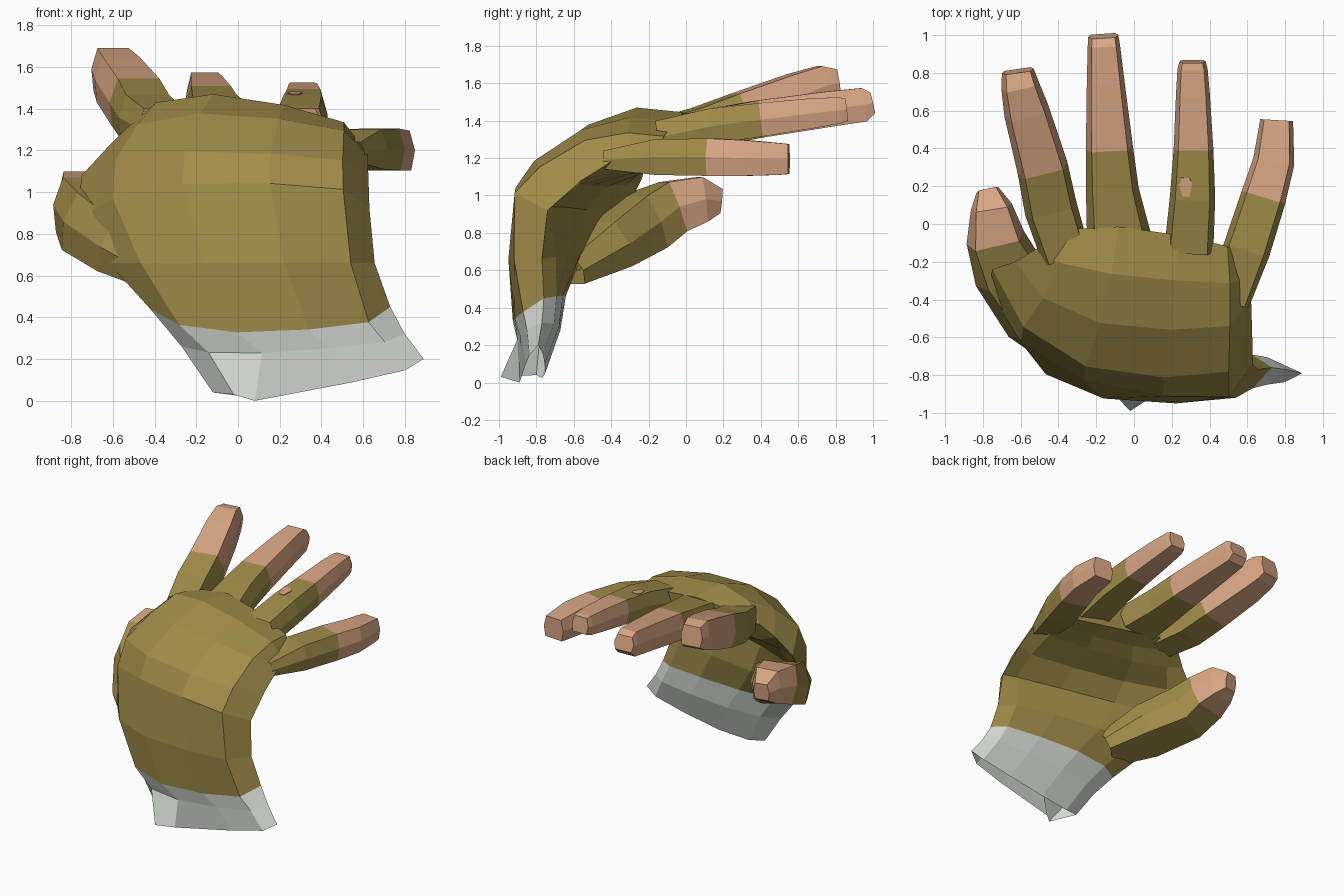
import bpy, bmesh
from mathutils import Vector as V

if "Cube" in bpy.data.objects:
    bpy.data.objects.remove(bpy.data.objects["Cube"])


def material(name, rgb):
    m = bpy.data.materials.new(name)
    m.diffuse_color = (*rgb, 1)
    m.use_nodes = True
    m.node_tree.nodes["Principled BSDF"].inputs["Base Color"].default_value = m.diffuse_color
    return m


GLOVE = material("olive glove", (0.35, 0.26, 0.066))
SKIN = material("skin", (0.69, 0.38, 0.23))
CUFF = material("pale grey cuff", (0.69, 0.73, 0.68))


def loft(name, rings, mats, skin_from=999, caps=(True, True)):
    """Skin a list of rings with quads, cap the ends; segments past skin_from use slot 1."""
    bm = bmesh.new()
    vs = [[bm.verts.new(p) for p in r] for r in rings]
    n = len(vs[0])
    for i in range(len(vs) - 1):
        for k in range(n):
            f = bm.faces.new((vs[i][k], vs[i][(k + 1) % n], vs[i + 1][(k + 1) % n], vs[i + 1][k]))
            f.material_index = int(i >= skin_from)
    if caps[0]:
        bm.faces.new(vs[0])
    if caps[1]:
        bm.faces.new(vs[-1]).material_index = int(skin_from < 999)
    bmesh.ops.recalc_face_normals(bm, faces=bm.faces)
    me = bpy.data.meshes.new(name)
    bm.to_mesh(me)
    bm.free()
    for m in mats:
        me.materials.append(m)
    ob = bpy.data.objects.new(name, me)
    bpy.context.collection.objects.link(ob)
    return ob


def hand_ring(left, right, back, palm):
    """Flattened ten-sided section between two edge points, bulged to the back and the palm."""
    a, b = V(left), V(right)
    shape = [(0, 0), (.12, .7), (.36, 1.05), (.66, .95), (.91, .66), (1, 0)]
    outer = [a.lerp(b, t) + V((0, *back)) * s for t, s in shape]
    inner = [a.lerp(b, t) + V((0, *palm)) * s for t, s in shape[4:0:-1]]
    return outer + inner


# Sections from wrist to knuckles: left edge, right edge, back bulge, palm bulge (y, z)
hand = [hand_ring(*s) for s in [
    ((-.12, -.80, .04), (.89, -.79, .20), (-.07, -.06), (.04, -.05)),
    ((-.27, -.78, .26), (.80, -.77, .32), (-.12, -.05), (.10, .00)),
    ((-.42, -.74, .44), (.73, -.76, .45), (-.17, -.11), (.10, .02)),
    ((-.62, -.60, .66), (.655, -.77, .66), (-.25, .00), (.09, .02)),
    ((-.77, -.35, .86), (.63, -.74, .92), (-.32, .15), (-.04, .04)),
    ((-.75, -.24, 1.08), (.625, -.56, 1.08), (-.38, .11), (-.06, -.03)),
    ((-.63, -.20, 1.21), (.62, -.40, 1.18), (-.24, .17), (.03, -.08)),
    ((-.53, -.14, 1.31), (.61, -.28, 1.20), (-.07, .19), (.04, -.09)),
    ((-.46, -.09, 1.32), (.59, -.20, 1.20), (.11, .16), (.10, -.06)),
]]
# Lowest cuff corner pulled out into a pointed fold
hand[0][1] = V((-.02, -.99, .03))
hand[0][2] = V((.08, -.89, .0))
loft("cuff", hand[:3], [CUFF], caps=(False, False))
loft("glove_hand", hand[2:], [GLOVE], caps=(False, True))


def finger(name, path, skin_from):
    """Six-sided boxy finger; path rows are x, y, z, half width, half height."""
    pts = [V(p[:3]) for p in path]
    rings = []
    for i, p in enumerate(path):
        t = (pts[min(i + 1, len(pts) - 1)] - pts[max(i - 1, 0)]).normalized()
        side = t.cross(V((0, 0, 1))).normalized()
        up = side.cross(t)
        rings.append([pts[i] + side * p[3] * a + up * p[4] * b for a, b in
                      [(1, 0), (.76, 1), (-.76, 1), (-1, 0), (-.84, -1), (.84, -1)]])
    loft(name, rings, [GLOVE, SKIN], skin_from, caps=(False, True))
    return rings


finger("index_finger", [(-.36, -.17, 1.31, .13, .09), (-.44, .08, 1.36, .14, .11),
                        (-.485, .30, 1.43, .135, .12), (-.57, .60, 1.54, .12, .115),
                        (-.605, .74, 1.59, .10, .105), (-.615, .81, 1.60, .085, .075)], 2)
finger("middle_finger", [(-.08, -.07, 1.32, .17, .10), (-.115, .18, 1.37, .14, .10),
                         (-.13, .40, 1.41, .125, .10), (-.15, .75, 1.46, .10, .095),
                         (-.16, .95, 1.485, .085, .09), (-.163, .995, 1.495, .08, .055)], 2)
ring = finger("ring_finger", [(.29, -.14, 1.31, .13, .09), (.31, .14, 1.37, .12, .095),
                              (.315, .40, 1.405, .105, .09), (.312, .68, 1.44, .09, .08),
                              (.31, .82, 1.455, .08, .07), (.31, .86, 1.46, .07, .06)], 2)
finger("little_finger", [(.52, -.42, 1.19, .09, .05), (.595, -.14, 1.205, .125, .095),
                         (.685, .14, 1.205, .12, .10), (.74, .33, 1.20, .11, .095),
                         (.752, .50, 1.195, .092, .085), (.755, .55, 1.195, .087, .08)], 2)
finger("thumb", [(-.30, -.66, .60, .16, .08), (-.50, -.45, .74, .22, .13),
                 (-.68, -.23, .86, .185, .15), (-.735, -.07, .94, .155, .14),
                 (-.755, .09, .98, .11, .12), (-.775, .18, .97, .06, .065)], 3)

# Small worn hole on top of the ring finger, a thin plate lying on its top face
a, b, c = ring[1][1], ring[1][2], ring[2][1]
u, w = (a - b).normalized(), (c - a).normalized()
nrm = u.cross(w).normalized()
mid = (a + b) / 2 + w * .07 - u * .035
hexa = [(1, .4), (.6, 1), (-.6, 1), (-1, .3), (-.5, -1), (.5, -1)]
loft("worn_hole", [[mid + u * x * .036 + w * y * .05 + nrm * h for x, y in hexa]
                   for h in (-.003, .005)], [SKIN])
